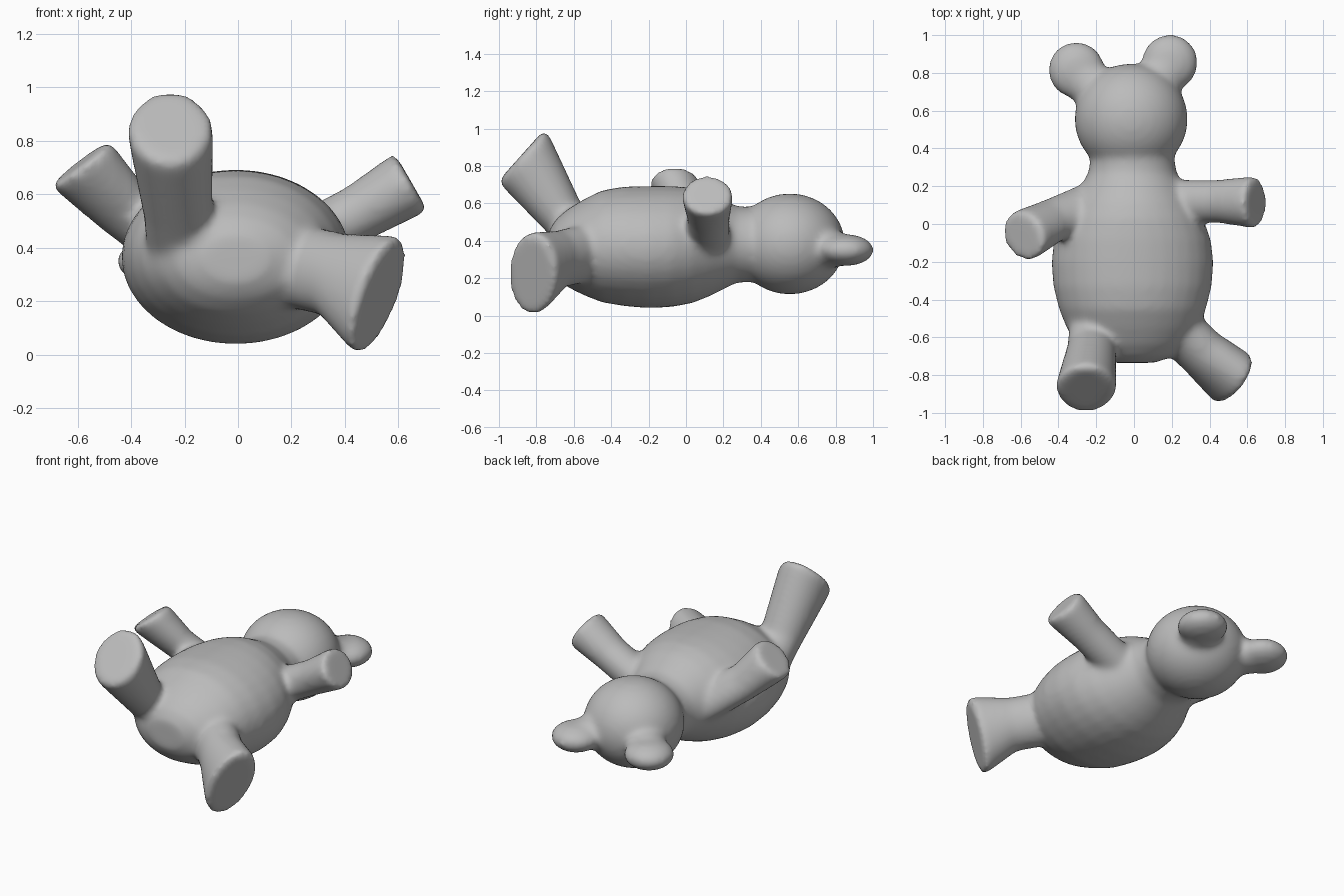
import bpy, bmesh, math
from mathutils import Vector, Matrix

cube = bpy.data.objects.get("Cube")
if cube:
    bpy.data.objects.remove(cube, do_unlink=True)

grey = bpy.data.materials.new("plain grey")
grey.use_nodes = True
grey.diffuse_color = (0.5, 0.5, 0.5, 1)
grey.node_tree.nodes["Principled BSDF"].inputs["Base Color"].default_value = (0.5, 0.5, 0.5, 1)

bm = bmesh.new()
SIDES = 32


def loft(rings):
    """Closed tube through elliptical rings, each (centre, half axis u, half axis v)."""
    loops = []
    for c, u, v in rings:
        c, u, v = Vector(c), Vector(u), Vector(v)
        loops.append([bm.verts.new(c + u * math.cos(a) + v * math.sin(a))
                      for a in (2 * math.pi * i / SIDES for i in range(SIDES))])
    faces = [bm.faces.new(loops[0][::-1]), bm.faces.new(loops[-1])]
    for a, b in zip(loops, loops[1:]):
        for i in range(SIDES):
            j = (i + 1) % SIDES
            faces.append(bm.faces.new((a[i], a[j], b[j], b[i])))
    bmesh.ops.recalc_face_normals(bm, faces=faces)


def ellipsoid(centre, radii, turn=0):
    m = Matrix.Translation(centre) @ Matrix.Rotation(turn, 4, 'Z') @ Matrix.Diagonal((*radii, 1))
    bmesh.ops.create_uvsphere(bm, u_segments=40, v_segments=24, radius=1, matrix=m)


def limb(root, mid, end):
    """Limb from inside the body, through a middle ring, to a flat rounded end."""
    c, u, v = (Vector(p) for p in end)
    mc, mu, mv = (Vector(p) for p in mid)
    near = mc.lerp(c, 0.85)
    loft([(root, mu, mv), mid, (near, mu.lerp(u, 0.93), mv.lerp(v, 0.93)),
          (mc.lerp(c, 0.97), u, v), (c + (c - near) * 0.1, u * 0.88, v * 0.88)])


# Torso: (y, centre z, half width, half height) from bottom to neck
torso = [(-0.735, 0.36, 0.12, 0.09), (-0.70, 0.36, 0.22, 0.15), (-0.64, 0.36, 0.29, 0.205),
         (-0.55, 0.365, 0.35, 0.255), (-0.45, 0.37, 0.39, 0.30), (-0.33, 0.37, 0.42, 0.32),
         (-0.20, 0.366, 0.43, 0.327), (-0.08, 0.369, 0.415, 0.324), (0.03, 0.375, 0.375, 0.31),
         (0.12, 0.38, 0.325, 0.28), (0.20, 0.38, 0.275, 0.24), (0.27, 0.38, 0.235, 0.205),
         (0.36, 0.38, 0.22, 0.20)]
loft([((-0.008, y, z), (w, 0, 0), (0, 0, h)) for y, z, w, h in torso])

# Head, then the flat round ears with their roots
ellipsoid((-0.015, 0.555, 0.383), (0.30, 0.295, 0.27))
for x, y, turn in ((-0.305, 0.815, 0.75), (0.19, 0.855, -0.6)):
    ellipsoid((x, y, 0.35), (0.15, 0.15, 0.085))
    ellipsoid((x * 0.75, y - 0.08, 0.355), (0.125, 0.14, 0.10), turn)

# Legs: right one raised, left one low and spread
limb((-0.2, -0.42, 0.28),
     ((-0.225, -0.66, 0.53), (0.13, 0, 0), (0, 0.10, 0.07)),
     ((-0.255, -0.875, 0.855), (0.16, 0, 0), (0, 0.125, 0.14)))
limb((0.15, -0.48, 0.35),
     ((0.36, -0.68, 0.30), (0.085, 0.10, 0), (0.03, 0, 0.155)),
     ((0.53, -0.825, 0.22), (0.078, 0.13, 0), (0.072, 0, 0.22)))

# Arms
limb((-0.22, 0.11, 0.39),
     ((-0.43, 0.02, 0.55), (0.075, 0, 0.082), (-0.04, 0.105, 0)),
     ((-0.59, -0.065, 0.715), (0.108, 0, 0.085), (-0.02, 0.133, 0)))
limb((0.20, 0.12, 0.40),
     ((0.45, 0.12, 0.53), (0.05, 0, -0.095), (0, 0.115, 0)),
     ((0.645, 0.115, 0.645), (0.062, 0, -0.108), (0, 0.138, 0)))

mesh = bpy.data.meshes.new("teddy_bear")
bm.to_mesh(mesh)
bm.free()
mesh.materials.append(grey)
bear = bpy.data.objects.new("teddy_bear", mesh)
bpy.context.collection.objects.link(bear)

# Fuse the parts into one skin and soften the joints
remesh = bear.modifiers.new("fuse", 'REMESH')
remesh.mode = 'VOXEL'
remesh.voxel_size = 0.017
remesh.use_smooth_shade = True
soften = bear.modifiers.new("soften", 'SMOOTH')
soften.factor = 0.5
soften.iterations = 16
